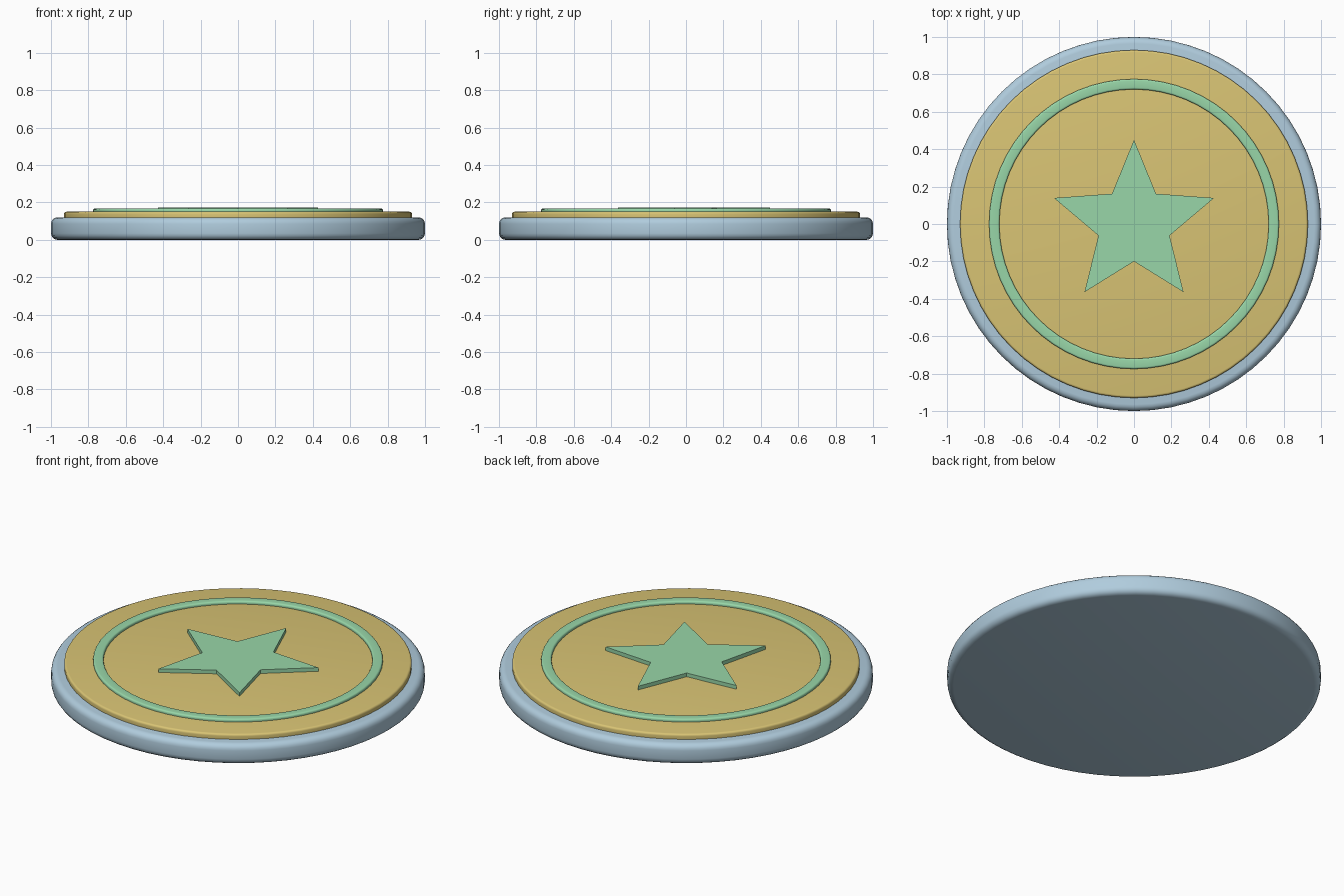
import bpy, bmesh
from math import sin, cos, pi, radians

old = bpy.data.objects.get("Cube")
if old:
    bpy.data.objects.remove(old, do_unlink=True)


def material(name, *rgb):
    color = [((c / 255 + 0.055) / 1.055) ** 2.4 for c in rgb] + [1]
    m = bpy.data.materials.new(name)
    m.use_nodes = True
    m.diffuse_color = color
    m.node_tree.nodes["Principled BSDF"].inputs["Base Color"].default_value = color
    return m


steel = material("pale blue", 176, 204, 221)
gold = material("soft gold", 217, 196, 116)
mint = material("mint green", 152, 214, 168)


def circle(radius, n=64):
    return [(radius * sin(2 * pi * i / n), radius * cos(2 * pi * i / n)) for i in range(n)]


def plate(name, outline, z0, z1, mat, bevel=0, hole=None):
    """Extrude an outline from z0 to z1, optionally as a ring, with rounded rims."""
    bm = bmesh.new()
    n = len(outline)
    low, high = [[bm.verts.new((x, y, z)) for x, y in outline] for z in (z0, z1)]
    loops = [low, high]
    if hole:
        loops += [[bm.verts.new((x, y, z)) for x, y in hole] for z in (z1, z0)]
        loops.append(low)
    else:
        bm.faces.new(low)
        bm.faces.new(high)
    for a, b in zip(loops, loops[1:]):
        for i in range(n):
            j = (i + 1) % n
            bm.faces.new((a[i], a[j], b[j], b[i]))
    bmesh.ops.recalc_face_normals(bm, faces=bm.faces)
    mesh = bpy.data.meshes.new(name)
    bm.to_mesh(mesh)
    bm.free()
    mesh.materials.append(mat)
    obj = bpy.data.objects.new(name, mesh)
    bpy.context.collection.objects.link(obj)
    bpy.ops.object.select_all(action="DESELECT")
    obj.select_set(True)
    bpy.context.view_layer.objects.active = obj
    if bevel:
        mod = obj.modifiers.new("rounded rim", "BEVEL")
        mod.width = bevel
        mod.segments = 4
        mod.limit_method = "ANGLE"
        mod.angle_limit = radians(40)
        bpy.ops.object.modifier_apply(modifier=mod.name)
        bpy.ops.object.shade_smooth_by_angle(angle=radians(35))
    return obj


# Stacked discs
plate("base_disc", circle(1.0), 0, 0.12, steel, 0.035)
plate("face_disc", circle(0.93), 0.1, 0.15, gold, 0.012)

# Raised ring
plate("raised_ring", circle(0.775), 0.14, 0.167, mint, 0.01, circle(0.72))

# Five-pointed star, one tip towards the back
star = [((0.2 if i % 2 else 0.45) * sin(i * pi / 5),
         (0.2 if i % 2 else 0.45) * cos(i * pi / 5)) for i in range(10)]
plate("star_emblem", star, 0.14, 0.172, mint)
